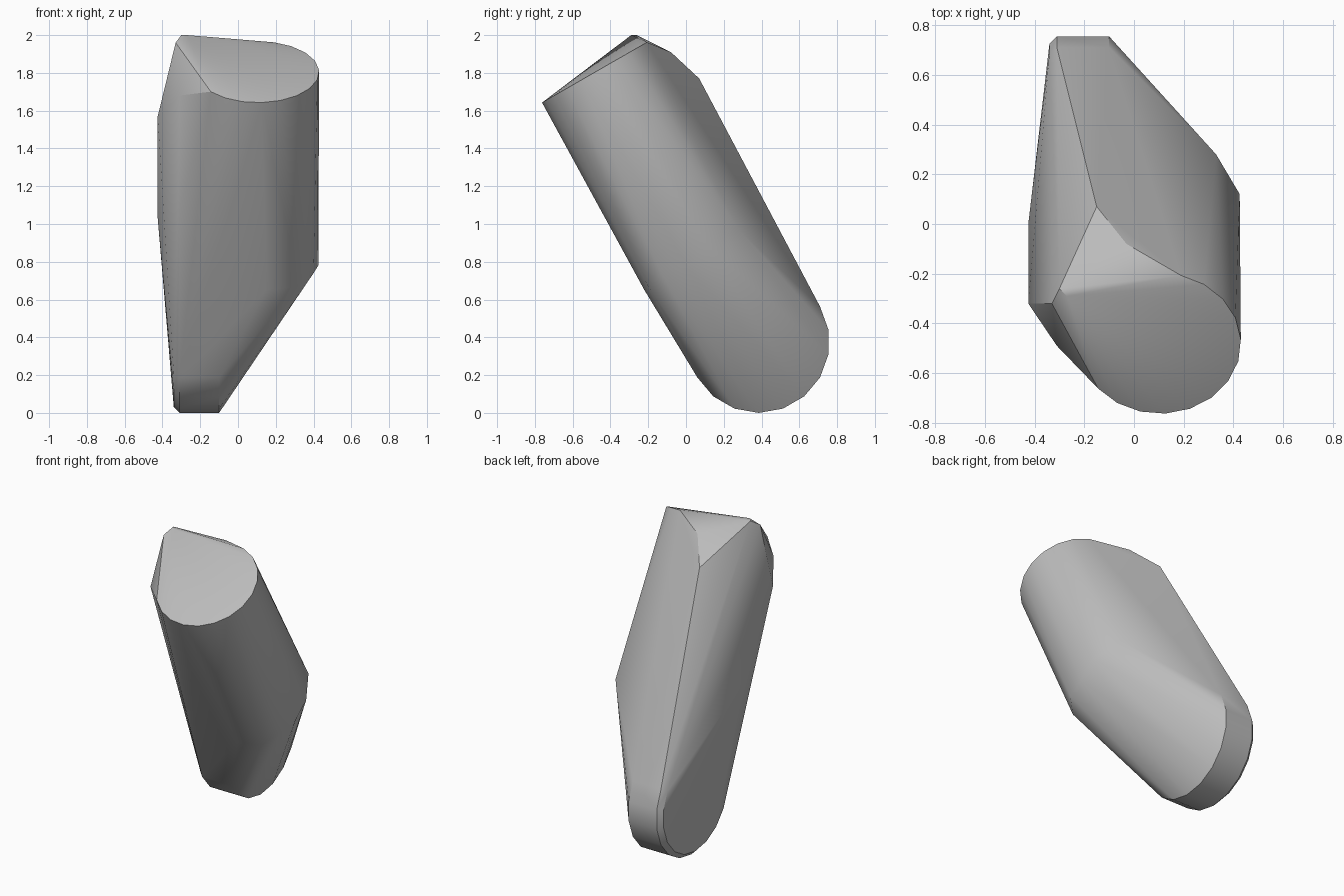
import bpy, bmesh, math
from mathutils import Vector

cube = bpy.data.objects.get("Cube")
if cube:
    bpy.data.objects.remove(cube)

grey = bpy.data.materials.new("plain grey")
grey.use_nodes = True
colour = (0.5, 0.5, 0.5, 1)
grey.diffuse_color = colour
grey.node_tree.nodes["Principled BSDF"].inputs["Base Color"].default_value = colour


def arc(centre, u, v, radius, start, end, count):
    """Points along an arc in the plane of u and v, angles in degrees."""
    c, u, v = Vector(centre), Vector(u), Vector(v)
    angles = [math.radians(start + (end - start) * i / (count - 1)) for i in range(count)]
    return [c + radius * (math.cos(a) * u + math.sin(a) * v) for a in angles]


points = []

# Rounded disc at the foot, with a small chamfer on its -x rim
for x, radius in ((-0.34, 0.345), (-0.31, 0.375), (-0.10, 0.375)):
    points += arc((x, 0.385, 0.375), (0, 1, 0), (0, 0, 1), radius, 10, 350, 18)

# Rim of the slanted tube at the top
points += arc((0.105, -0.48, 1.805), (1, 0, 0), (0, 0.87, 0.5), 0.325, -140, 75, 13)

# Lower end of the tube, where the body starts to taper
points += [(0.15, -0.22, 0.65), (0.32, -0.2, 0.67), (0.4, -0.13, 0.74),
           (0.425, 0, 0.78), (0.425, 0.12, 0.88), (0.33, 0.28, 0.97)]

# Blunt peak and the shoulder behind it
points += [(-0.33, -0.32, 1.96), (-0.3, -0.26, 2), (-0.27, -0.29, 2),
           (-0.03, -0.08, 1.91), (-0.15, 0.07, 1.77)]

# Narrow side flank
points += [(-0.425, -0.32, 1.57), (-0.425, 0, 1.03), (-0.31, -0.49, 1.68)]

# Skin stretched over the outline
bm = bmesh.new()
for p in points:
    bm.verts.new(p)
hull = bmesh.ops.convex_hull(bm, input=bm.verts)
loose = {g for g in hull["geom_interior"] + hull["geom_unused"]
         if isinstance(g, bmesh.types.BMVert)}
bmesh.ops.delete(bm, geom=list(loose), context="VERTS")
bmesh.ops.dissolve_limit(bm, angle_limit=math.radians(1), verts=bm.verts, edges=bm.edges)
bmesh.ops.recalc_face_normals(bm, faces=bm.faces)

mesh = bpy.data.meshes.new("tapered_body")
bm.to_mesh(mesh)
bm.free()
mesh.materials.append(grey)
body = bpy.data.objects.new("tapered_body", mesh)
bpy.context.collection.objects.link(body)
bpy.context.view_layer.objects.active = body
body.select_set(True)
bpy.ops.object.shade_smooth_by_angle(angle=math.radians(30))
